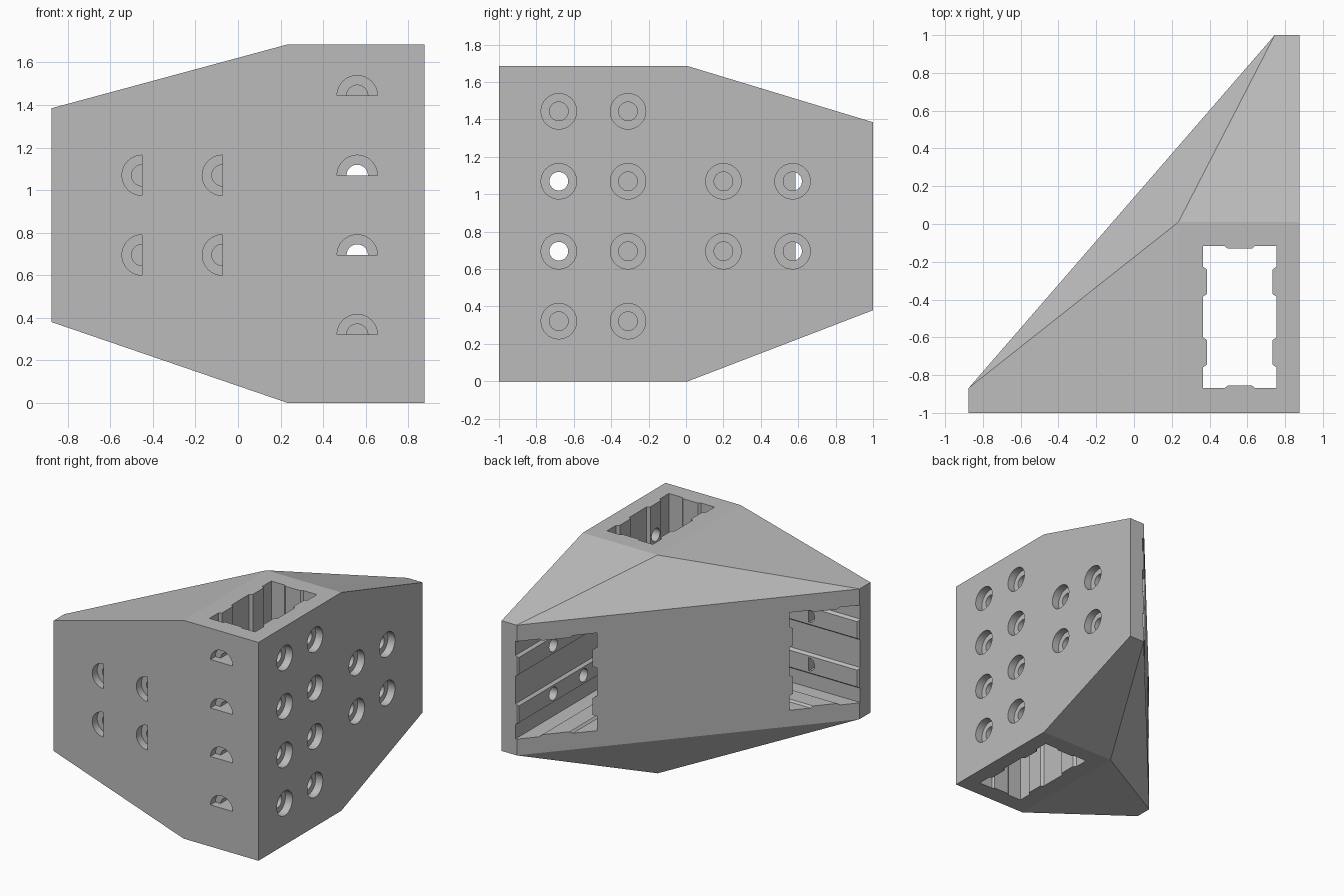
import bpy, bmesh, math
from mathutils import Vector

if "Cube" in bpy.data.objects:
    bpy.data.objects.remove(bpy.data.objects["Cube"], do_unlink=True)

grey = bpy.data.materials.new("light grey")
grey.use_nodes = True
grey.diffuse_color = (0.5, 0.5, 0.5, 1)
grey.node_tree.nodes["Principled BSDF"].inputs["Base Color"].default_value = (0.5, 0.5, 0.5, 1)

# Shared dimensions
W, D, H = 0.875, 1.0, 1.685
LOW, HIGH = 0.38, 1.385          # height range of the two tapered arms
SX, SY, SZ = 0.56, -0.68, 0.8825  # socket centre lines
VY = -0.4925                     # middle of the upright socket
PITCH = 0.187                    # half the screw spacing


def finish(bm, name):
    bmesh.ops.recalc_face_normals(bm, faces=bm.faces)
    mesh = bpy.data.meshes.new(name)
    bm.to_mesh(mesh)
    bm.free()
    mesh.materials.append(grey)
    obj = bpy.data.objects.new(name, mesh)
    bpy.context.collection.objects.link(obj)
    return obj


def add_prism(bm, outline, place, start, end):
    """Extrude a 2D outline; place(u, v, w) maps it into space."""
    a = [bm.verts.new(place(u, v, start)) for u, v in outline]
    b = [bm.verts.new(place(u, v, end)) for u, v in outline]
    bm.faces.new(a)
    bm.faces.new(b[::-1])
    for i in range(len(a)):
        j = (i + 1) % len(a)
        bm.faces.new((a[i], a[j], b[j], b[i]))


def arc(cu, cv, r, first, sweep):
    """Circle or half circle outline, angles in degrees."""
    n = 32 if sweep == 360 else 17
    step = sweep / (n if sweep == 360 else n - 1)
    angles = [math.radians(first + i * step) for i in range(n)]
    return [(cu + r * math.cos(t), cv + r * math.sin(t)) for t in angles]


def ribbed_outline():
    """Timber socket section: u is the narrow way, v the long way."""
    hu, hv, rib, ramp = 0.195, 0.377, 0.08, 0.015

    def bump(c, depth):
        return [(c - rib, 0), (c - rib + ramp, depth), (c + rib - ramp, depth), (c + rib, 0)]

    long_side = bump(-PITCH, 0.021) + bump(PITCH, 0.021)
    short_side = bump(0, 0.014)
    side = [(hu, -hv)] + [(hu - d, t) for t, d in long_side]
    side += [(hu, hv)] + [(-t, hv - d) for t, d in short_side]
    return side + [(-u, -v) for u, v in side]


def along_x(u, v, w):
    return Vector((w, u, v))


def along_y(u, v, w):
    return Vector((u, w, v))


def along_z(u, v, w):
    return Vector((u, v, w))


# Faceted corner body
bm = bmesh.new()
core = [(0.235, -D), (W, -D), (W, 0.01), (0.235, 0.01)]
ends = [(-W, -D), (-W, -0.868), (0.745, D), (W, D)]
for pts, levels in ((core, (0, H)), (ends, (LOW, HIGH))):
    for x, y in pts:
        for z in levels:
            bm.verts.new((x, y, z))
bmesh.ops.convex_hull(bm, input=bm.verts)
bmesh.ops.dissolve_limit(bm, angle_limit=0.01, verts=bm.verts, edges=bm.edges)
body = finish(bm, "corner_bracket")

# Three ribbed sockets: upright, sideways and rearward
section = ribbed_outline()
cutters = []
for name, place, cu, cv, start, end in (
        ("upright_socket", along_z, SX, VY, -0.1, H + 0.1),
        ("side_socket", along_x, SY, SZ, -1.1, 0.47),
        ("rear_socket", along_y, SX, SZ, -0.25, 1.1)):
    bm = bmesh.new()
    add_prism(bm, [(u + cu, v + cv) for u, v in section], place, start, end)
    cutters.append(finish(bm, name))

# Screw positions on the two outer walls
rows4 = [SZ + k * PITCH for k in (-3, -1, 1, 3)]
rows2 = rows4[1:3]
right_wall = [(y, z) for y in (-0.68, -0.31) for z in rows4]
right_wall += [(y, z) for y in (0.2, 0.57) for z in rows2]
front_wall = [(SX, z, 0) for z in rows4]
front_wall += [(x, z, 90) for x in (-0.45, -0.073) for z in rows2]

# Wide screw head recesses, then narrow screw bores
for name, r, depth in (("head_recesses", 0.095, 0.06), ("screw_bores", 0.05, 0.2)):
    bm = bmesh.new()
    for y, z in right_wall:
        add_prism(bm, arc(y, z, r, 0, 360), along_x, W - depth, W + 0.1)
    for x, z, first in front_wall:
        add_prism(bm, arc(x, z, r, first, 180), along_y, -D - 0.1, -D + depth)
    cutters.append(finish(bm, name))

# Cut everything out of the body and drop the cutters
for cutter in cutters:
    cutter.hide_render = True
    mod = body.modifiers.new(cutter.name, "BOOLEAN")
    mod.operation = "DIFFERENCE"
    mod.solver = "EXACT"
    mod.object = cutter
bpy.context.view_layer.update()
graph = bpy.context.evaluated_depsgraph_get()
result = bpy.data.meshes.new_from_object(body.evaluated_get(graph))
body.modifiers.clear()
body.data = result
for cutter in cutters:
    bpy.data.objects.remove(cutter, do_unlink=True)

# One material, smooth bores, crisp edges
result.materials.clear()
result.materials.append(grey)
for face in result.polygons:
    face.material_index = 0
bpy.ops.object.select_all(action="DESELECT")
body.select_set(True)
bpy.context.view_layer.objects.active = body
bpy.ops.object.shade_smooth_by_angle(angle=math.radians(15))
